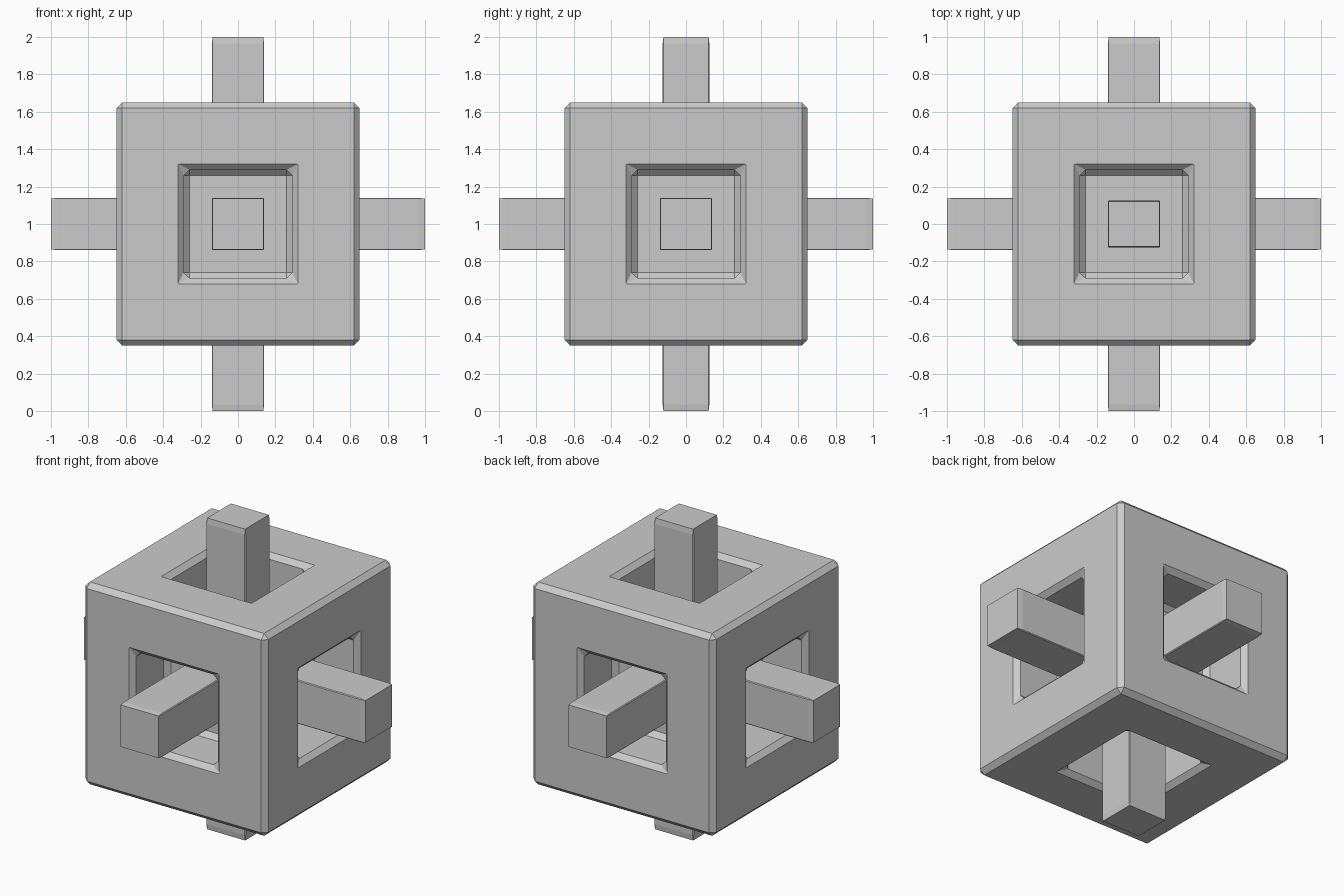
import bpy, bmesh

if "Cube" in bpy.data.objects:
    bpy.data.objects.remove(bpy.data.objects["Cube"])

HALF, OPENING, DEPTH, CHAMFER = 0.65, 0.29, 0.34, 0.031


def chamfer(obj, width):
    mod = obj.modifiers.new("chamfer", "BEVEL")
    mod.width = width
    mod.segments = 1
    mod.limit_method = 'ANGLE'


def add_object(name, bm):
    mesh = bpy.data.meshes.new(name)
    bm.to_mesh(mesh)
    bm.free()
    obj = bpy.data.objects.new(name, mesh)
    bpy.context.collection.objects.link(obj)
    obj.location = (0, 0, 1)
    return obj


# Chamfered block with a square recess in every face
bm = bmesh.new()
bmesh.ops.create_cube(bm, size=2 * HALF)
faces = bm.faces[:]
bmesh.ops.inset_individual(bm, faces=faces, thickness=HALF - OPENING, use_even_offset=True)
floors = bmesh.ops.extrude_discrete_faces(bm, faces=faces)["faces"]
for f in floors:
    n = f.calc_center_median().normalized()
    bmesh.ops.translate(bm, verts=f.verts[:], vec=-n * DEPTH)
bmesh.ops.recalc_face_normals(bm, faces=bm.faces[:])
chamfer(add_object("recessed_block", bm), CHAMFER)

# Three crossing bars; the scaling stretches their chamfers lengthwise
for name, scale in (("bar_x", (1, 0.14, 0.14)),
                    ("bar_y", (0.14, 1, 0.14)),
                    ("bar_z", (0.14, 0.125, 1))):
    bm = bmesh.new()
    bmesh.ops.create_cube(bm, size=2)
    bar = add_object(name, bm)
    bar.scale = scale
    chamfer(bar, 0.035)
